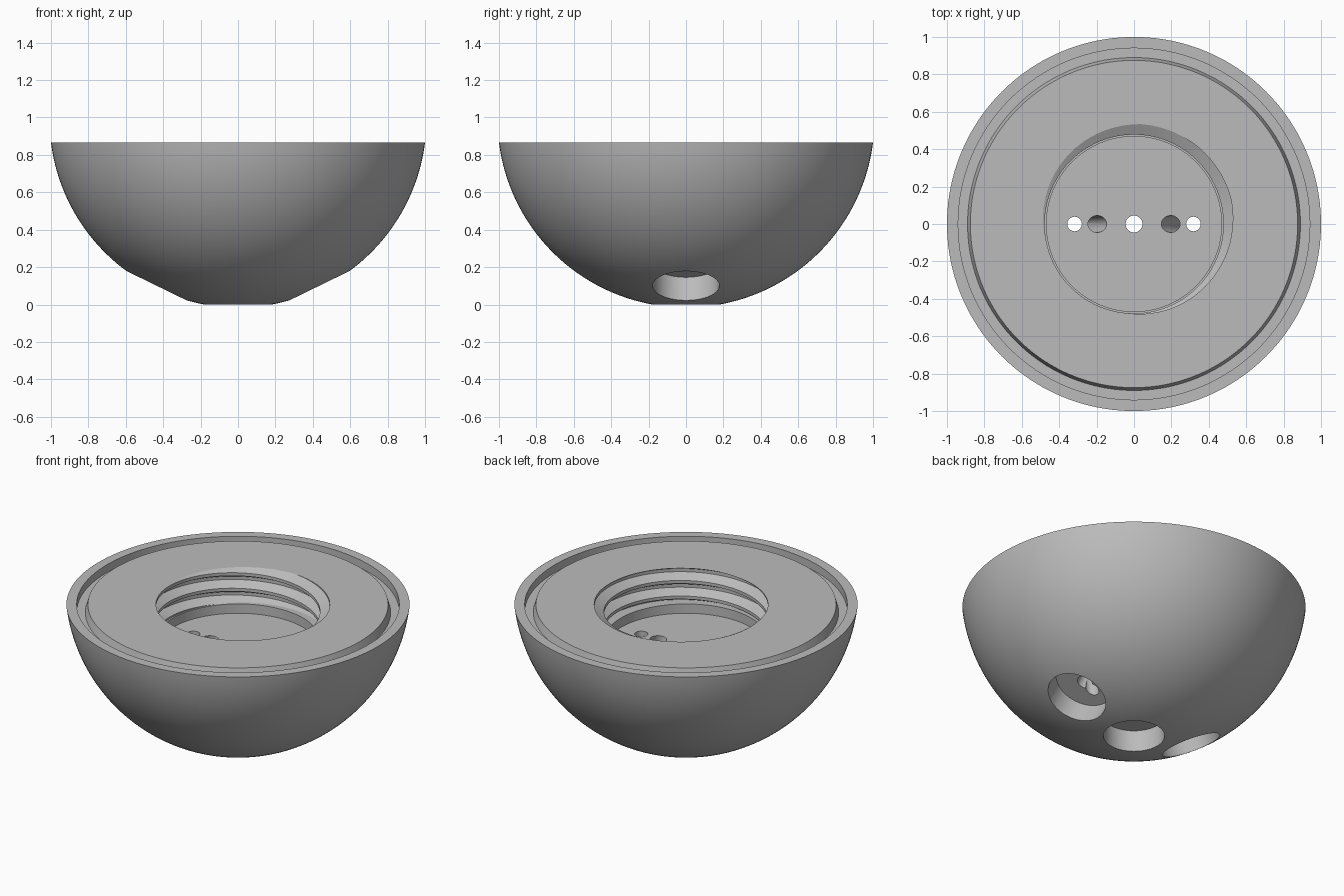
import bpy, bmesh
from math import sin, cos, pi, radians, asin
from mathutils import Matrix, Vector

if "Cube" in bpy.data.objects:
    bpy.data.objects.remove(bpy.data.objects["Cube"])

TOP = 0.865                      # rim height
CENTRE = Vector((0, 0, 0.992))   # centre of the spherical shell
RADIUS = 1.008
FLOOR = 0.59                     # floor of the threaded socket
TILT = radians(26)               # lean of the side bores

grey = bpy.data.materials.new("plain grey")
grey.use_nodes = True
grey.diffuse_color = (0.5, 0.5, 0.5, 1)
grey.node_tree.nodes["Principled BSDF"].inputs["Base Color"].default_value = (0.5, 0.5, 0.5, 1)


def make_object(name, bm):
    bmesh.ops.recalc_face_normals(bm, faces=bm.faces)
    mesh = bpy.data.meshes.new(name)
    bm.to_mesh(mesh)
    bm.free()
    obj = bpy.data.objects.new(name, mesh)
    bpy.context.collection.objects.link(obj)
    mesh.materials.append(grey)
    return obj


def revolve(name, profile, steps=160):
    bm = bmesh.new()
    verts = [bm.verts.new((r, 0, z)) for r, z in profile]
    edges = [bm.edges.new(pair) for pair in zip(verts, verts[1:])]
    bmesh.ops.spin(bm, geom=verts + edges, axis=(0, 0, 1), cent=(0, 0, 0),
                   angle=2 * pi, steps=steps, use_duplicate=False)
    bmesh.ops.remove_doubles(bm, verts=bm.verts, dist=1e-5)
    return make_object(name, bm)


def cylinder(name, radius, low, high, matrix=Matrix(), segments=64):
    bm = bmesh.new()
    bmesh.ops.create_cone(bm, cap_ends=True, segments=segments, radius1=radius,
                          radius2=radius, depth=high - low,
                          matrix=matrix @ Matrix.Translation((0, 0, (low + high) / 2)))
    return make_object(name, bm)


def thread_core(name, low, high, crest=0.478, root=0.535, pitch=0.1, steps=96):
    # Helical ribbon whose turns join, trimmed flat and capped at both ends
    profile = [(crest, -0.1), (crest, 0.1), (root, 0.4), (root, 0.6), (crest, 0.9)]
    bm = bmesh.new()
    rows = []
    for i in range(steps * 9 + 1):
        a = 2 * pi * i / steps
        rise = TOP + pitch * (i / steps - 5 - 230 / 360)
        rows.append([bm.verts.new((r * cos(a), r * sin(a), rise + u * pitch))
                     for r, u in profile])
    for p, q in zip(rows, rows[1:]):
        for j in range(len(profile) - 1):
            bm.faces.new((p[j], q[j], q[j + 1], p[j + 1]))
    bmesh.ops.remove_doubles(bm, verts=bm.verts, dist=1e-5)
    for z, up in ((low, -1), (high, 1)):
        cut = bmesh.ops.bisect_plane(bm, geom=bm.verts[:] + bm.edges[:] + bm.faces[:],
                                     plane_co=(0, 0, z), plane_no=(0, 0, up), clear_outer=True)
        rim = [g for g in cut["geom_cut"] if isinstance(g, bmesh.types.BMEdge)]
        bmesh.ops.edgeloop_fill(bm, edges=rim)
    return make_object(name, bm)


# Solid bowl: flat deck, shallow ring groove, rim and spherical underside
profile = [(0, TOP), (0.875, TOP), (0.89, TOP - 0.05), (0.94, TOP - 0.05), (0.94, TOP)]
start = asin((CENTRE.z - TOP) / RADIUS)
for i in range(49):
    a = start + (pi / 2 - start) * i / 48
    profile.append((RADIUS * cos(a) if i < 48 else 0, CENTRE.z - RADIUS * sin(a)))
bowl = revolve("bowl", profile)

# Threaded socket and its plain lower part
cutters = [thread_core("socket_thread_cutter", FLOOR + 0.06, TOP + 0.1),
           cylinder("socket_floor_cutter", 0.468, FLOOR, FLOOR + 0.11, segments=128)]

# Three wide bores in the underside, each with a narrow channel to the socket
for side in (-1, 0, 1):
    aim = Matrix.Translation(CENTRE) @ Matrix.Rotation(-side * TILT, 4, "Y")
    cutters.append(cylinder("bore_cutter", 0.178, -1.1, -0.855, aim))
    cutters.append(cylinder("channel_cutter", 0.045, -1.0, -0.3, aim, 32))

# Upright side channels
for x in (-0.318, 0.318):
    cutters.append(cylinder("upright_channel_cutter", 0.039, 0.15, FLOOR + 0.05,
                            Matrix.Translation((x, 0, 0)), 32))

bpy.context.view_layer.objects.active = bowl
for cutter in cutters:
    cutter.hide_render = True
    cut = bowl.modifiers.new("cut", "BOOLEAN")
    cut.operation = "DIFFERENCE"
    cut.solver = "EXACT"
    cut.object = cutter
    bpy.ops.object.modifier_apply(modifier=cut.name)
    bpy.data.objects.remove(cutter)

bpy.ops.object.select_all(action="DESELECT")
bowl.select_set(True)
bpy.ops.object.shade_smooth_by_angle(angle=radians(25))
